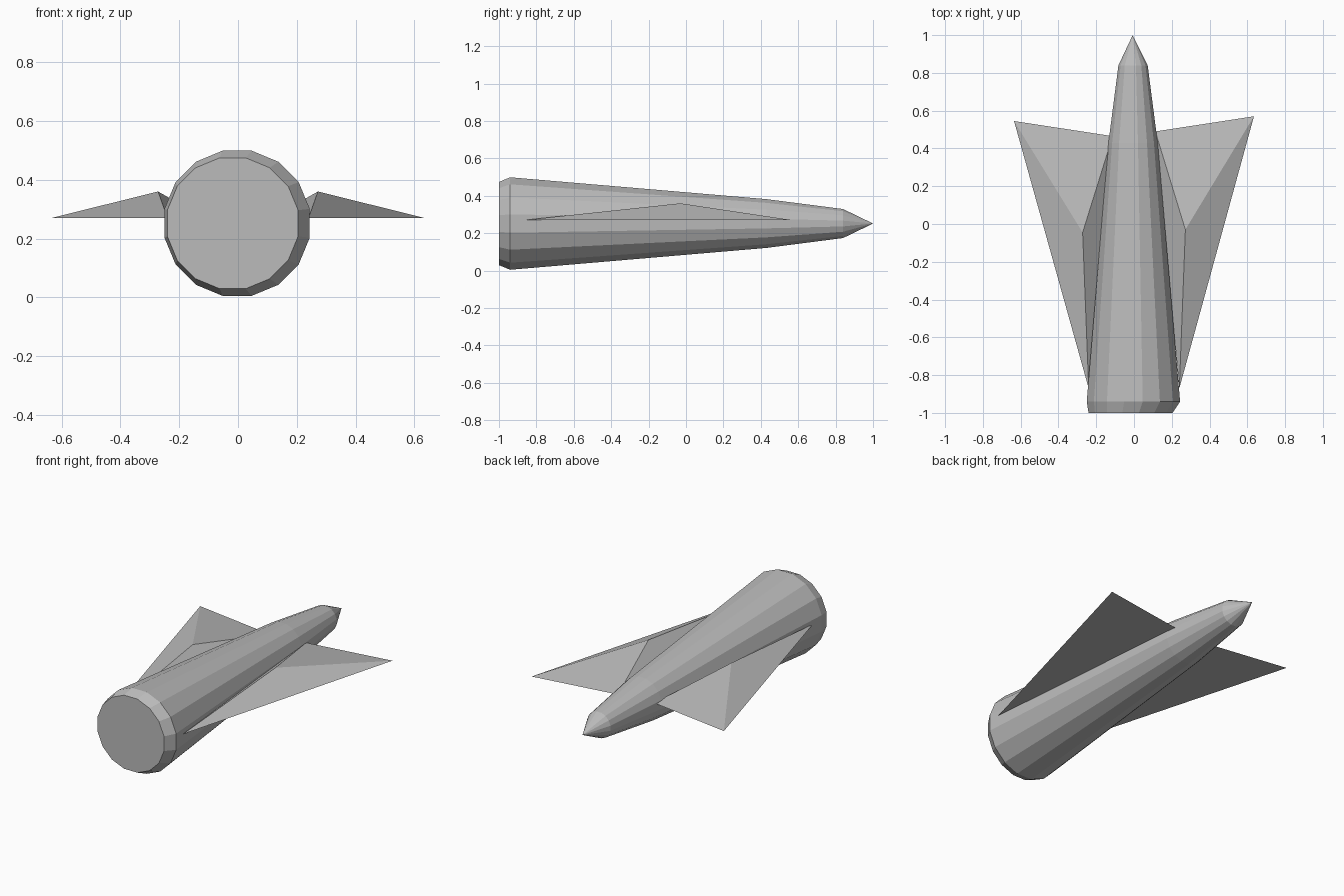
import bpy, bmesh
from math import cos, sin, pi

if "Cube" in bpy.data.objects:
    bpy.data.objects.remove(bpy.data.objects["Cube"], do_unlink=True)

SIDES = 16

grey = bpy.data.materials.new("hull grey")
grey.use_nodes = True
grey.diffuse_color = (0.5, 0.5, 0.5, 1)
grey.node_tree.nodes["Principled BSDF"].inputs["Base Color"].default_value = (0.5, 0.5, 0.5, 1)


def finish(name, bm):
    """Turn a bmesh into a flat-shaded grey object."""
    bmesh.ops.recalc_face_normals(bm, faces=bm.faces)
    mesh = bpy.data.meshes.new(name)
    bm.to_mesh(mesh)
    bm.free()
    mesh.materials.append(grey)
    obj = bpy.data.objects.new(name, mesh)
    bpy.context.collection.objects.link(obj)
    return obj


# Fuselage: rings of (y, radius, centre x), tapering to a pointed nose
stations = [(-1.0, 0.227, -0.018), (-0.94, 0.252, -0.003),
            (0.43, 0.133, -0.005), (0.84, 0.079, -0.005)]
bm = bmesh.new()
rings = []
for y, r, cx in stations:
    angles = [2 * pi * (i + 0.5) / SIDES for i in range(SIDES)]
    rings.append([bm.verts.new((cx + r * cos(a), y, 0.252 + r * sin(a))) for a in angles])
nose = bm.verts.new((-0.007, 1.0, 0.252))
bm.faces.new(rings[0])
for i in range(SIDES):
    j = (i + 1) % SIDES
    for a, b in zip(rings, rings[1:]):
        bm.faces.new((a[i], a[j], b[j], b[i]))
    bm.faces.new((rings[-1][i], rings[-1][j], nose))
finish("fuselage", bm)


# Wings: flat-bottomed tetrahedra with a raised ridge point beside the hull
def wing(name, side, shift):
    bm = bmesh.new()
    points = [(0.24, -0.87, 0.27), (0.635, 0.545 + shift, 0.27),
              (0.113, 0.465 + shift, 0.27), (0.272, -0.045 + shift * 0.6, 0.36)]
    v = [bm.verts.new((side * x, y, z)) for x, y, z in points]
    for a, b, c in ((0, 1, 2), (0, 1, 3), (1, 2, 3), (2, 0, 3)):
        bm.faces.new((v[a], v[b], v[c]))
    finish(name, bm)


wing("left_wing", 1, 0.025)
wing("right_wing", -1, 0.0)
